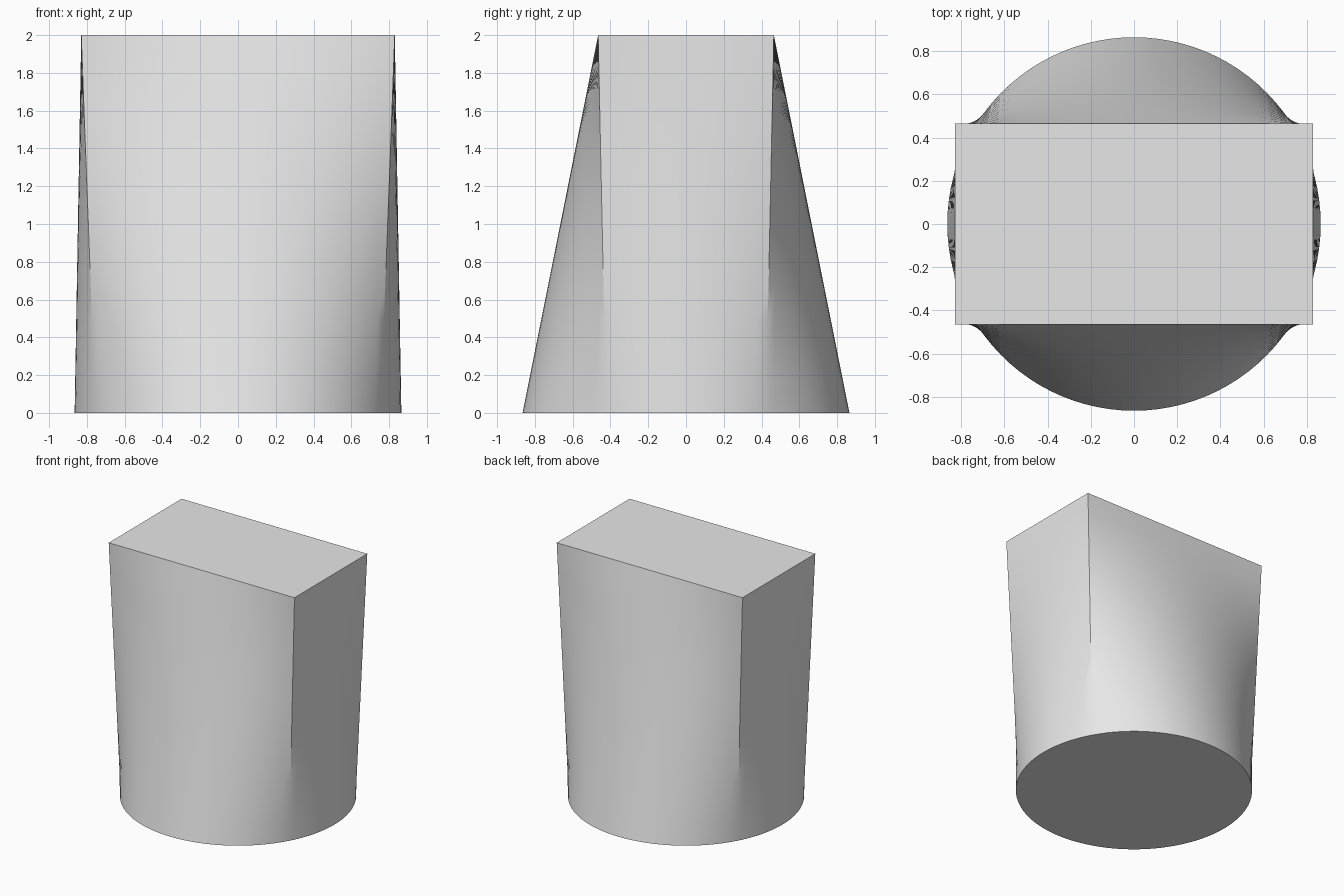
import bpy
import bmesh
from math import atan2, cos, sin, pi, radians
from mathutils import Vector

RADIUS, HALF_X, HALF_Y, HEIGHT = 0.865, 0.83, 0.465, 2.0
ROWS = 12

cube = bpy.data.objects.get("Cube")
if cube:
    bpy.data.objects.remove(cube, do_unlink=True)

# Plain grey material
grey = bpy.data.materials.new("plain grey")
grey.use_nodes = True
colour = (0.8, 0.8, 0.8, 1)
grey.diffuse_color = colour
grey.node_tree.nodes["Principled BSDF"].inputs["Base Color"].default_value = colour

# Pair each point on the round base with one on the rectangular top
corner = atan2(HALF_Y, HALF_X)
corners = [(HALF_X, -HALF_Y), (HALF_X, HALF_Y), (-HALF_X, HALF_Y), (-HALF_X, -HALF_Y)]
angles = [-corner, corner, pi - corner, pi + corner, 2 * pi - corner]
rulings = []
for side in range(4):
    steps = 16 if side % 2 == 0 else 32
    start, end = Vector(corners[side]), Vector(corners[(side + 1) % 4])
    for i in range(steps):
        t = i / steps
        a = angles[side] + t * (angles[side + 1] - angles[side])
        base = Vector((RADIUS * cos(a), RADIUS * sin(a), 0))
        top = start.lerp(end, t).to_3d() + Vector((0, 0, HEIGHT))
        rulings.append((base, top, i == 0))

# Loft from circle to rectangle, with flat caps
bm = bmesh.new()
rings = [[bm.verts.new(b.lerp(t, r / ROWS)) for b, t, _ in rulings] for r in range(ROWS + 1)]
count = len(rulings)
for low, high in zip(rings, rings[1:]):
    for i in range(count):
        j = (i + 1) % count
        bm.faces.new((low[i], low[j], high[j], high[i]))
bm.faces.new(rings[-1])
bm.faces.new(list(reversed(rings[0])))
bm.normal_update()

mesh = bpy.data.meshes.new("lofted_body")
bm.to_mesh(mesh)
bm.free()
mesh.materials.append(grey)
body = bpy.data.objects.new("lofted_body", mesh)
bpy.context.collection.objects.link(body)

# Smooth sides, crisp rims and corner ridges
bpy.ops.object.select_all(action="DESELECT")
body.select_set(True)
bpy.context.view_layer.objects.active = body
bpy.ops.object.shade_smooth_by_angle(angle=radians(20))
